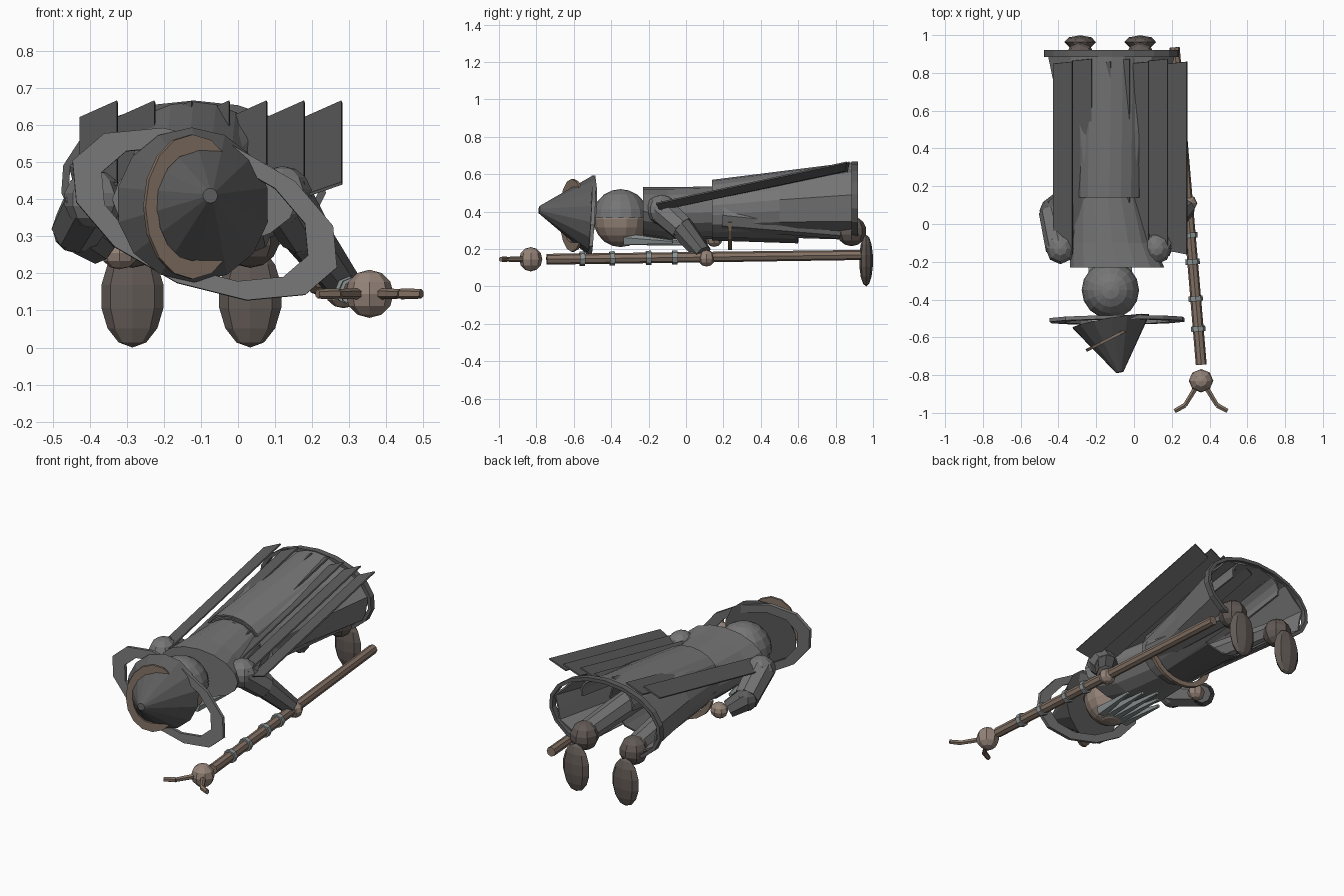
import bpy, bmesh, math
from mathutils import Vector, Matrix

if "Cube" in bpy.data.objects:
    bpy.data.objects.remove(bpy.data.objects["Cube"])


def material(name, c):
    m = bpy.data.materials.new(name)
    m.diffuse_color = (*c, 1)
    m.use_nodes = True
    m.node_tree.nodes["Principled BSDF"].inputs["Base Color"].default_value = m.diffuse_color
    return m


WOOD = material("brown", (0.23, 0.17, 0.13))
SKIN = material("skin", (0.30, 0.23, 0.19))
LEATHER = material("leather", (0.12, 0.10, 0.09))
CLOTH = material("cloth", (0.18, 0.18, 0.18))
DARK = material("dark cloth", (0.11, 0.11, 0.11))
METAL = material("metal", (0.27, 0.30, 0.30))


def finish(name, bm, mat=None):
    bmesh.ops.recalc_face_normals(bm, faces=bm.faces)
    me = bpy.data.meshes.new(name)
    bm.to_mesh(me)
    bm.free()
    ob = bpy.data.objects.new(name, me)
    bpy.context.collection.objects.link(ob)
    if mat:
        me.materials.append(mat)
    return ob


def ball(name, c, r, mat=None, seg=10, rings=7, cut=None):
    bm = bmesh.new()
    bmesh.ops.create_uvsphere(bm, u_segments=seg, v_segments=rings, radius=1,
                              matrix=Matrix.Translation(c) @ Matrix.Diagonal((*r, 1)))
    if cut is not None:
        bmesh.ops.bisect_plane(bm, geom=bm.verts[:] + bm.edges[:] + bm.faces[:],
                               plane_co=(0, 0, cut), plane_no=(0, 0, 1), clear_inner=True)
    return finish(name, bm, mat)


def rod(name, a, b, ra, rb, mat=None, seg=8):
    a, b = Vector(a), Vector(b)
    bm = bmesh.new()
    rot = (b - a).to_track_quat('Z', 'Y').to_matrix().to_4x4()
    bmesh.ops.create_cone(bm, segments=seg, radius1=ra, radius2=rb, depth=(b - a).length,
                          cap_ends=True, matrix=Matrix.Translation((a + b) / 2) @ rot)
    return finish(name, bm, mat)


def loft(name, sections, mat=None, seg=16, fold=0.0, caps=False, thick=0, gap=0.0):
    """Elliptical sections (y, cx, cz, rx, rz) along the body, with an optional gap at the front."""
    bm = bmesh.new()
    loops = []
    for k, (y, cx, cz, rx, rz) in enumerate(sections):
        loop = []
        for i in range(seg + 1):
            a = -math.pi / 2 + gap / 2 + (math.tau - gap) * i / seg
            f = 1 - fold * k * (i % 2)
            loop.append(bm.verts.new((cx + rx * f * math.cos(a), y, cz + rz * f * math.sin(a))))
        loops.append(loop)
    for p, q in zip(loops, loops[1:]):
        for i in range(seg):
            bm.faces.new((p[i], p[i + 1], q[i + 1], q[i]))
    if caps:
        bm.faces.new(loops[0])
        bm.faces.new(loops[-1])
    bmesh.ops.remove_doubles(bm, verts=bm.verts, dist=1e-5)
    ob = finish(name, bm, mat)
    if thick:
        ob.modifiers.new("thickness", 'SOLIDIFY').thickness = thick
    return ob


def flat_ring(name, c, rx, rz, inner, mat, lift, a0=0.0, a1=math.tau, seg=12, thick=0.02, turn=0.0):
    """Flat elliptical band around the y axis; lift(angle) shifts it along y."""
    bm = bmesh.new()
    rows = []
    spin = Matrix.Rotation(turn, 3, 'Y')
    for i in range(seg + 1):
        a = a0 + (a1 - a0) * i / seg
        rows.append([bm.verts.new(Vector(c) + spin @ Vector((rx * s * math.cos(a), s * lift(a),
                                                             rz * s * math.sin(a))))
                     for s in (inner, 1)])
    for p, q in zip(rows, rows[1:]):
        bm.faces.new((p[0], p[1], q[1], q[0]))
    bmesh.ops.remove_doubles(bm, verts=bm.verts, dist=1e-5)
    ob = finish(name, bm, mat)
    md = ob.modifiers.new("thickness", 'SOLIDIFY')
    md.thickness, md.offset = thick, 0
    return ob


# boots, ankles and legs
for side, x in (("left", -0.285), ("right", 0.033)):
    ball(side + "_boot", (x, 0.963, 0.138), (0.086, 0.037, 0.138), LEATHER, 8, 7)
    ball(side + "_ankle", (x, 0.885, 0.295), (0.08, 0.08, 0.08), LEATHER, 8, 7)
    rod(side + "_leg", (x * 0.8 - 0.02, 0.2, 0.38), (x, 0.88, 0.31), 0.08, 0.06, CLOTH)

# robe: torso, skirt open at the front, and hem
loft("torso", [(-0.23, -0.09, 0.40, 0.25, 0.13), (-0.1, -0.115, 0.39, 0.22, 0.14),
               (0.16, -0.14, 0.395, 0.18, 0.14)], CLOTH, caps=True)
loft("skirt", [(0.14, -0.13, 0.40, 0.19, 0.155), (0.5, -0.125, 0.425, 0.255, 0.18),
               (0.90, -0.12, 0.445, 0.345, 0.215)], CLOTH, fold=0.035, thick=0.01, gap=0.85)
loft("hem", [(0.885, -0.12, 0.445, 0.36, 0.222), (0.92, -0.12, 0.445, 0.36, 0.222)],
     DARK, thick=0.02, gap=0.85)
loft("front_panel", [(0.14, -0.13, 0.39, 0.16, 0.145), (0.6, -0.125, 0.40, 0.2, 0.17)],
     DARK, seg=12, thick=0.01)
loft("back_drape", [(0.14, -0.13, 0.46, 0.17, 0.11), (0.9, -0.12, 0.555, 0.17, 0.11)],
     CLOTH, seg=10, thick=0.01, gap=2.6)

# cape made of tilted overlapping strips
for i in range(7):
    x0 = -0.425 + 0.101 * i
    w = 0.101
    bm = bmesh.new()
    y1 = 0.85 + 0.015 * (i % 2)
    pts = [(x0, -0.14, 0.405), (x0 + w, -0.16, 0.44), (x0 + w, y1 + 0.01, 0.66), (x0, y1, 0.615)]
    bm.faces.new([bm.verts.new(p) for p in pts])
    strip = finish("cape_strip", bm, DARK)
    strip.modifiers.new("thickness", 'SOLIDIFY').thickness = 0.008

# belt across the front
flat_ring("belt", (-0.13, 0.235, 0.37), 0.21, 0.175, 0.84, WOOD, lambda a: 0,
          math.pi * 1.05, math.pi * 1.95, 10)

# head, hair and beard
ball("head", (-0.125, -0.35, 0.36), (0.145, 0.145, 0.15), SKIN, 14, 10)
ball("hair", (-0.125, -0.35, 0.365), (0.152, 0.152, 0.155), CLOTH, 16, 10, cut=0.365)
for i in range(5):
    t = i - 2
    rod("beard_strand", (-0.125 + 0.04 * t, -0.37 + 0.02 * abs(t), 0.25),
        (-0.125 + 0.055 * t, 0.05 - 0.06 * abs(t), 0.225 + 0.006 * abs(t)), 0.035, 0.01, METAL, 5)

# hat: leaning cone, wide open brim and slanted band
rod("hat_cone", (-0.122, -0.515, 0.385), (-0.075, -0.785, 0.41), 0.21, 0.02, DARK, 14)
flat_ring("hat_brim", (-0.09, -0.508, 0.36), 0.385, 0.2, 0.78, CLOTH,
          lambda a: 0.016 * math.sin(a), seg=12, turn=math.radians(22))
flat_ring("hat_band", (-0.125, -0.605, 0.38), 0.128, 0.195, 0.75, WOOD,
          lambda a: 0.065 * math.cos(a), seg=16, thick=0.015)

# arms with shoulders, sleeves and hands
arms = {"right": [(0.12, -0.13, 0.41), (0.18, -0.02, 0.31), (0.28, 0.09, 0.175), (0.285, 0.11, 0.15)],
        "left": [(-0.39, -0.13, 0.40), (-0.435, 0.07, 0.32), (-0.37, 0.14, 0.27), (-0.32, 0.15, 0.255)]}
for side, (s, e, w, h) in arms.items():
    ball(side + "_shoulder", s, (0.08, 0.085, 0.08), CLOTH, 8, 7)
    rod(side + "_upper_sleeve", s, e, 0.078, 0.07, CLOTH)
    ball(side + "_elbow", e, (0.066, 0.066, 0.066), DARK, 8, 6)
    rod(side + "_lower_sleeve", e, w, 0.066, 0.05, DARK)
    ball(side + "_hand", h, (0.05, 0.045, 0.044), SKIN, 8, 6)

# staff with metal rings, orb and two prongs
butt, top = Vector((0.215, 0.935, 0.168)), Vector((0.356, -0.745, 0.145))
rod("staff", butt, top, 0.027, 0.029, WOOD)
axis = (top - butt).normalized()
for y in (-0.555, -0.395, -0.2, -0.06):
    p = butt.lerp(top, (y - butt.y) / (top.y - butt.y))
    rod("staff_ring", p - axis * 0.014, p + axis * 0.014, 0.038, 0.038, METAL)
orb = Vector((0.355, -0.83, 0.145))
ball("staff_orb", orb, (0.065, 0.062, 0.065), SKIN, 8, 6)
for s in (-1, 1):
    path = [orb + Vector((s * dx, dy, 0)) for dx, dy in ((0.03, -0.04), (0.085, -0.13), (0.14, -0.16))]
    for a, b in zip(path, path[1:]):
        rod("staff_prong", a, b, 0.015, 0.013, WOOD, 6)
